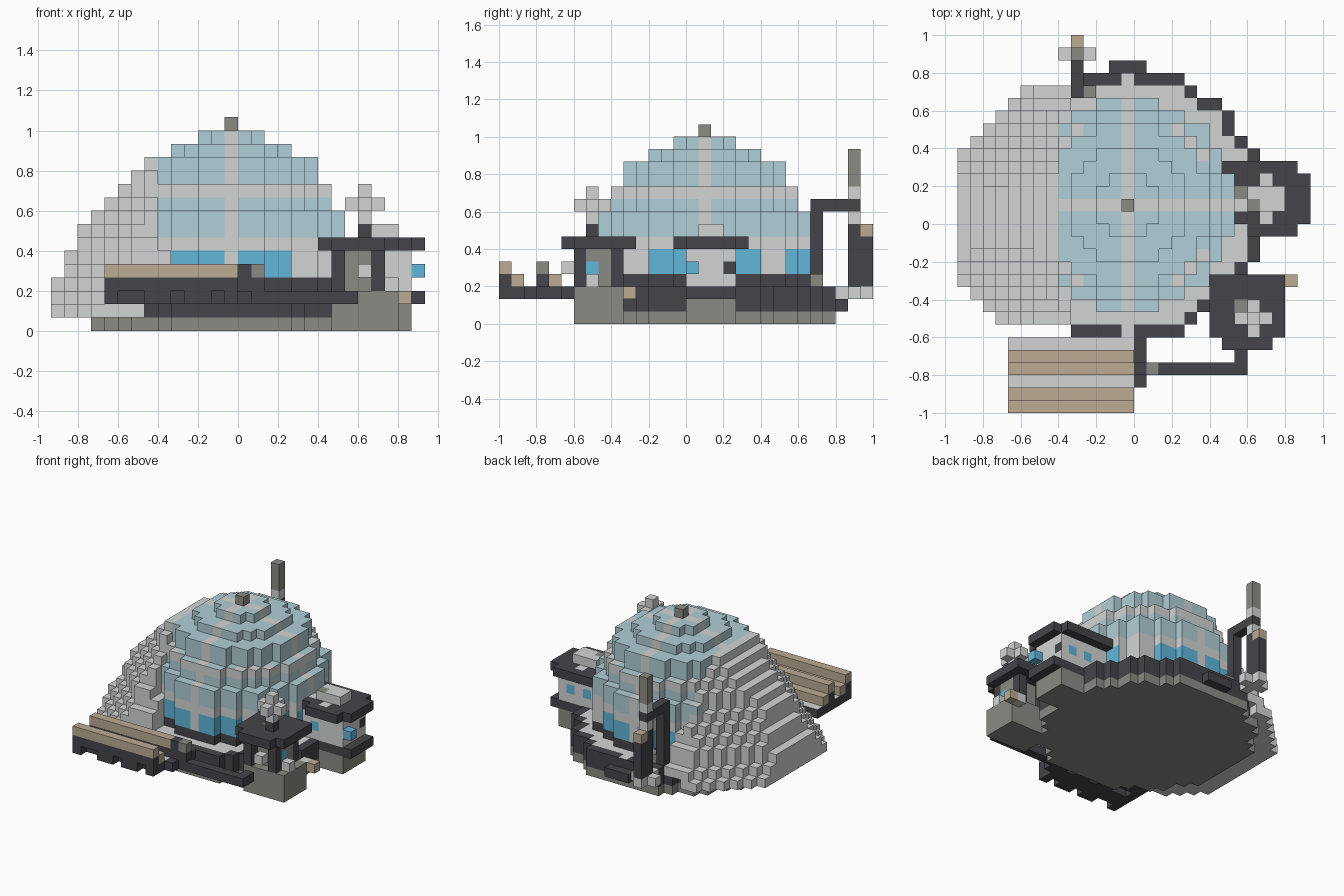
import bpy, bmesh
from mathutils import Vector

if "Cube" in bpy.data.objects:
    bpy.data.objects.remove(bpy.data.objects["Cube"], do_unlink=True)

UNIT = 1 / 15
PALETTE = {
    "pale_stone": (0.65, 0.66, 0.66),
    "pale_glass": (0.44, 0.62, 0.68),
    "dark_metal": (0.06, 0.058, 0.068),
    "warm_grey": (0.26, 0.26, 0.235),
    "wood": (0.50, 0.41, 0.295),
    "blue_window": (0.12, 0.47, 0.70),
}
STONE, GLASS, DARK, GREY, WOOD, BLUE = range(6)
materials = []
for name, rgb in PALETTE.items():
    m = bpy.data.materials.new(name)
    m.use_nodes = True
    m.diffuse_color = (*rgb, 1)
    bsdf = m.node_tree.nodes["Principled BSDF"]
    bsdf.inputs["Base Color"].default_value = (*rgb, 1)
    bsdf.inputs["Roughness"].default_value = 0.9
    materials.append(m)

taken = set()
parts = []


def add(name, cells, colour):
    """Register a block part; colour is a material index or a rule per face."""
    cells = set(cells) - taken
    taken.update(cells)
    rule = colour if callable(colour) else (lambda x, y, z, n: colour)
    parts.append((name, cells, rule))


def box(x, y, z, w=1, d=1, h=1):
    return {(x + i, y + j, z + k) for i in range(w) for j in range(d) for k in range(h)}


def disc(cx, cy, z, r):
    n = range(-12, 13)
    return {(cx + i, cy + j, z) for i in n for j in n if i * i + j * j <= r * r}


def octagon(x, y, z, w, d):
    corners = {(a, b, z) for a in (x, x + w - 1) for b in (y, y + d - 1)}
    return box(x, y, z, w, d) - corners


def build(name, cells, rule):
    """Mesh the outward faces of a block part."""
    bm = bmesh.new()
    verts = {}

    def vert(p):
        key = tuple(p)
        if key not in verts:
            verts[key] = bm.verts.new(Vector(key) * UNIT)
        return verts[key]

    for c in sorted(cells):
        for axis in range(3):
            for s in (0, 1):
                n = [0, 0, 0]
                n[axis] = 2 * s - 1
                if tuple(a + b for a, b in zip(c, n)) in taken:
                    continue
                u, v = (axis + 1) % 3, (axis + 2) % 3
                loop = []
                for du, dv in ((0, 0), (1, 0), (1, 1), (0, 1)):
                    p = list(c)
                    p[axis] += s
                    p[u] += du
                    p[v] += dv
                    loop.append(vert(p))
                f = bm.faces.new(loop if s else loop[::-1])
                f.material_index = rule(*c, n)
    mesh = bpy.data.meshes.new(name)
    bm.to_mesh(mesh)
    bm.free()
    for m in materials:
        mesh.materials.append(m)
    bpy.context.collection.objects.link(bpy.data.objects.new(name, mesh))


# Hillside: chamfered tiers that shrink on three sides towards the dome top
hill = set()
for z in range(1, 13):
    left = -14 if z < 4 else -13 if z < 6 else -12 if z < 8 else z - 19
    cut = -7 if z == 1 else -5 if z < 6 else -6
    widest = 10.7 - 0.5 * z
    hill |= {c for c in box(left, -8, z, cut - left, 19)
             if abs(c[1] - 0.25) <= c[0] + 20.1 - 0.8 * z and abs(c[1] - 0.5) <= widest}
add("hillside", hill, STONE)


# Glass dome with ribs, rings and a lower band of windows
def dome_colour(x, y, z, n):
    dx, dy = abs(x + 1), abs(y - 1)
    if z < 4:
        return DARK
    if dx == 0 or dy == 0 or z == 6 or (x < -6 and n[2]):
        return STONE
    if z in (4, 5):
        return STONE if dx > 4 and (dy > 4 or n[1]) else BLUE
    if z == 10:
        return GLASS if n[2] and not (dx > 3 and dy > 3) else STONE
    return GLASS


dome = set()
for z in range(1, 15):
    r = 8.5 if z < 9 else 7.5 if z < 11 else 6.5 if z < 13 else 4.5 if z == 13 else 2.5
    dome |= disc(-1, 1, z, r)
add("glass_dome", dome, dome_colour)
add("dome_finial", box(-1, 1, 15), GREY)

# Foundation, and a pale deck with a dark rim
add("foundation", disc(-1, 1, 0, 10.8), GREY)
plate = disc(-1, 1, 2, 10.8)
rim = {c for c in plate if any((c[0] + i, c[1] + j, 2) not in plate
                               for i, j in ((1, 0), (-1, 0), (0, 1), (0, -1)))}
add("deck", plate - rim, STONE)
add("deck_edge", disc(-1, 1, 1, 10.8), DARK)
add("rim", rim, lambda x, y, z, n: STONE if x == -1 and n[2] > 0 else DARK)
add("back_step", box(-2, 12, 1, 3), DARK)

# Corner kiosk
add("kiosk_base", box(7, -9, 0, 5, 4, 3), GREY)
add("kiosk_core", box(8, -8, 3, 3, 2, 3),
    lambda x, y, z, n: BLUE if n[0] > 0 and y == -8 and z == 4 else GREY)
add("kiosk_posts", {c for x in (7, 10) for y in (-9, -6) for c in box(x, y, 3, 1, 1, 3)}, DARK)
add("kiosk_roof", octagon(6, -10, 6, 6, 6) | box(6, -5, 6) | box(11, -5, 6),
    lambda x, y, z, n: GREY if (x, y) == (8, -7) and n[2] > 0 else DARK)
add("kiosk_lamps", box(9, -10, 4) | box(11, -8, 3) | box(11, -5, 2), STONE)
add("kiosk_shelf", box(12, -5, 2), WOOD)
add("rotor_stem", box(9, -8, 7, 1, 1, 2), lambda x, y, z, n: DARK if z == 7 else STONE)
add("rotor_blades", box(8, -8, 9, 3) | box(9, -9, 9, 1, 3) | box(9, -8, 10), STONE)

# Side pavilion
add("pavilion_base", box(8, 0, 0, 5, 4, 2), GREY)
add("pavilion_ledge", box(8, 0, 2, 6, 4), DARK)


def pavilion_colour(x, y, z, n):
    if z != 4:
        return STONE
    if n[0] > 0:
        return DARK if y == 3 else STONE
    return BLUE if x == 9 or (n[1] > 0 and x == 11) else STONE


def roof_colour(x, y, z, n):
    if n[2] > 0 and (x, y) == (8, 2):
        return GREY
    return STONE if n[2] > 0 and (x, y) in ((10, 0), (10, 3), (8, 1)) else DARK


add("pavilion_walls", box(8, 0, 3, 5, 4, 3), pavilion_colour)
add("pavilion_bay", box(13, 0, 4), BLUE)
add("pavilion_roof", octagon(8, -1, 6, 6, 6) | box(7, 4, 6, 2), roof_colour)
add("pavilion_skylight", box(9, 1, 7, 3, 2),
    lambda x, y, z, n: GREY if (x, y) == (9, 1) and n[2] > 0 else STONE)

# Dock with two rows of benches
for row, y in (("front", -15), ("rear", -12)):
    add(row + "_bench", box(-10, y, 4, 10) | box(-10, y + 1, 3, 10), WOOD)
    add(row + "_bench_frame", box(-10, y, 3, 10) | box(-10, y + 1, 2, 10), DARK)
    add(row + "_bench_floor", box(-10, y + 2, 2, 10),
        lambda x, y, z, n: STONE if n[2] > 0 else DARK)
    legs = set()
    for x, w in ((-10, 1), (-7, 2), (-4, 2), (-1, 1)):
        legs |= box(x, y, 2, w)
    add(row + "_bench_legs", legs, DARK)

# Walkway from the dock to the kiosk
add("walkway", box(0, -12, 2, 9) | box(8, -11, 2) | box(0, -13, 2, 1, 4), DARK)
add("walkway_gate", box(0, -12, 3, 2) | box(0, -12, 4), DARK)
add("walkway_post", box(1, -12, 4), GREY)

# Chimney stack and its pipe at the back
add("stack_ledge", box(-5, 14, 7), WOOD)
add("pipe", box(-5, 10, 3, 1, 1, 7) | box(-5, 11, 9, 1, 3) | box(-5, 13, 3, 1, 2, 5), DARK)
add("stack_base", box(-5, 12, 2, 1, 3) | box(-6, 13, 2, 3), STONE)
add("stack_collar", box(-5, 13, 8) | box(-5, 13, 10), STONE)
add("stack", box(-5, 13, 11, 1, 1, 3), GREY)
add("pipe_valve", box(-4, 10, 3), GREY)

for part in parts:
    build(*part)
